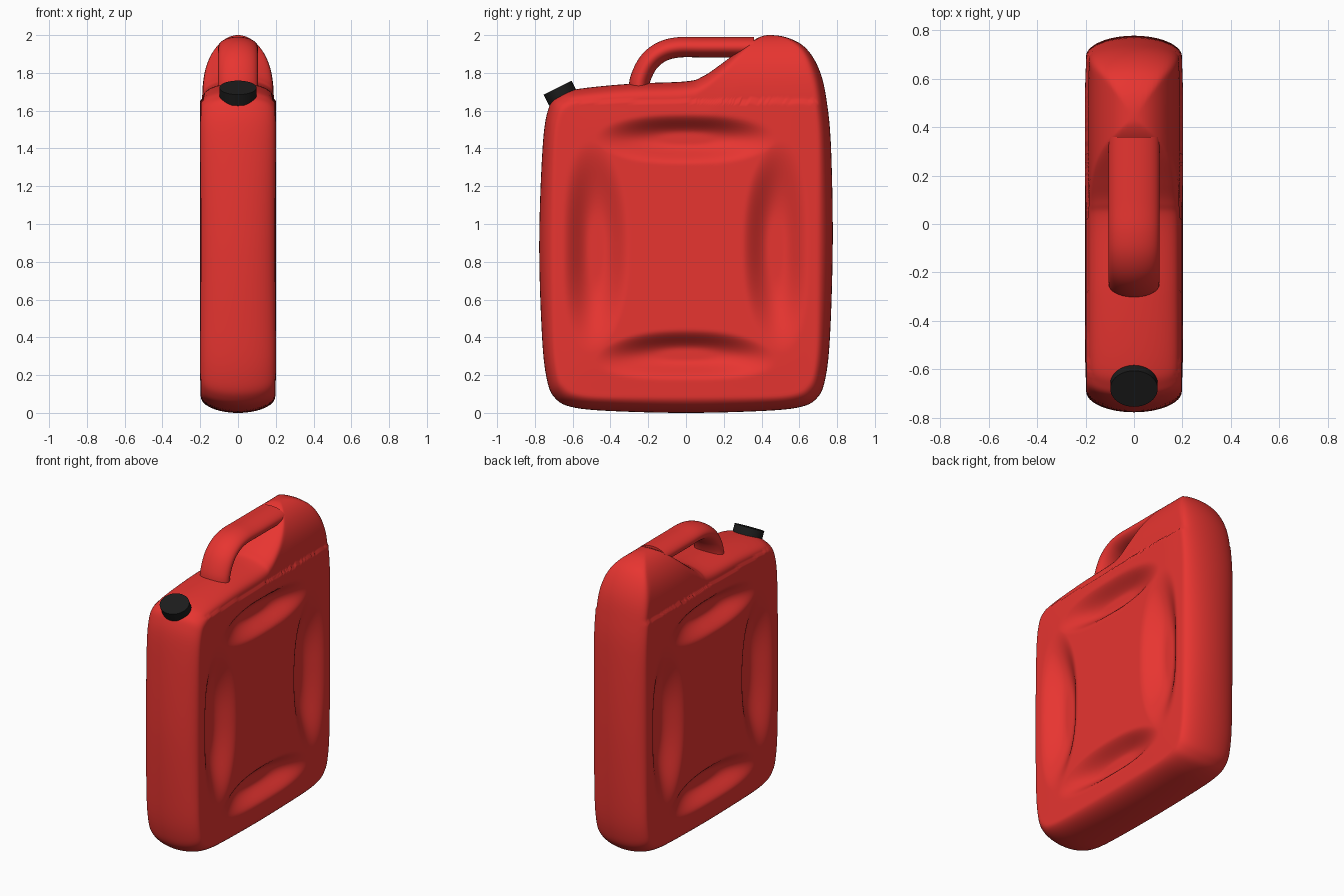
import bpy, bmesh, math
from mathutils import Vector

if "Cube" in bpy.data.objects:
    bpy.data.objects.remove(bpy.data.objects["Cube"])


def material(name, rgb):
    m = bpy.data.materials.new(name)
    m.diffuse_color = (*rgb, 1)
    m.use_nodes = True
    m.node_tree.nodes["Principled BSDF"].inputs["Base Color"].default_value = m.diffuse_color
    return m


red = material("red_plastic", (0.8, 0.035, 0.03))
black = material("black_plastic", (0.012, 0.012, 0.012))


def spline(pts, n, closed):
    """Catmull-Rom curve through the points, n samples per span."""
    out, k = [], len(pts)
    for i in range(k if closed else k - 1):
        ids = [i - 1, i, i + 1, i + 2]
        ids = [j % k if closed else min(max(j, 0), k - 1) for j in ids]
        a, b, c, d = (Vector(pts[j]) for j in ids)
        for s in range(n):
            t = s / n
            out.append(0.5 * (2 * b + (c - a) * t + (2 * a - 5 * b + 4 * c - d) * t**2
                              + (3 * b - a - 3 * c + d) * t**3))
    if not closed:
        out.append(Vector(pts[-1]))
    return out


def smooth(a, b, v):
    t = min(max((v - a) / (b - a), 0), 1)
    return t * t * (3 - 2 * t)


def finish(bm, name, mat, angle=60):
    bmesh.ops.remove_doubles(bm, verts=bm.verts, dist=1e-5)
    bmesh.ops.recalc_face_normals(bm, faces=bm.faces)
    me = bpy.data.meshes.new(name)
    bm.to_mesh(me)
    bm.free()
    ob = bpy.data.objects.new(name, me)
    bpy.context.collection.objects.link(ob)
    me.materials.append(mat)
    bpy.ops.object.select_all(action='DESELECT')
    ob.select_set(True)
    bpy.context.view_layer.objects.active = ob
    bpy.ops.object.shade_smooth_by_angle(angle=math.radians(angle))
    return ob


def bridge(bm, r0, r1):
    n = len(r0)
    for i in range(n):
        bm.faces.new((r0[i], r0[(i + 1) % n], r1[(i + 1) % n], r1[i]))


# Side outline of the can (y, z)
outline = [(0, 0), (0.4, 0.01), (0.6, 0.03), (0.69, 0.075), (0.735, 0.17), (0.762, 0.4),
           (0.777, 0.9), (0.768, 1.4), (0.745, 1.65), (0.708, 1.81), (0.64, 1.925),
           (0.55, 1.982), (0.45, 2.0), (0.38, 1.985), (0.29, 1.925), (0.18, 1.842),
           (0.09, 1.782), (0, 1.755), (-0.3, 1.742), (-0.57, 1.715), (-0.67, 1.685),
           (-0.725, 1.62), (-0.758, 1.42), (-0.777, 0.9), (-0.762, 0.4), (-0.735, 0.17),
           (-0.69, 0.075), (-0.6, 0.03), (-0.4, 0.01)]

# Pressed recesses: centre y, z, half sizes, bend of the long axis
recesses = [(-0.475, 0.875, 0.18, 0.56, 0.03), (0.475, 0.875, 0.18, 0.56, -0.03),
            (0, 1.45, 0.48, 0.135, 0.0), (0, 0.308, 0.48, 0.135, 0.03)]


def recess_depth(y, z):
    total = 0
    for cy, cz, a, b, bend in recesses:
        u, v = (y - cy) / a, (z - cz) / b
        if a < b:
            u += bend * v * v / a
            r = math.sqrt(u * u + abs(v) ** 2.5)
        else:
            v += bend * u * u / b
            r = math.sqrt(v * v + abs(u) ** 2.5)
        total = max(total, 0.085 * smooth(0, 0.8, 1 - r))
    return total


def arch(z):
    """Half width left by the rounded top, seen from the front."""
    t = max(z - 1.65, 0) / 0.35
    return 0.2 * math.sqrt(max(1 - t * t, 1e-9))


# Body: rings running from the rim to the middle of one side, then mirrored
C = Vector((0, 0.9))
rim = spline(outline, 10, True)
EDGE, FLAT, W = 12, 68, 0.085
bm = bmesh.new()
prev = None
for k in range(EDGE + FLAT):
    ring = []
    for p in rim:
        length = (C - p).length
        if k <= EDGE:
            ang = math.pi / 2 * k / EDGE
            d, x = W * (1 - math.cos(ang)), 0.196 * math.sin(ang)
        else:
            d, x = W + (length - W) * (k - EDGE) / FLAT, 0.196
        q = p + (C - p) * (d / length)
        if k > 0:
            x += 0.006 * smooth(0, 0.3, d)
            if q.y > 1.65:
                # soft minimum of the side rounding and the arched top
                m = min(x, arch(q.y))
                big = max(x, arch(q.y))
                x = m * (1 + (m / big) ** 12) ** (-1 / 12)
            x -= recess_depth(q.x, q.y) * smooth(0, 0.08, d)
        ring.append(bm.verts.new((x, q.x, q.y)))
    if prev:
        bridge(bm, prev, ring)
    prev = ring
mid = bm.verts.new((0.202, C.x, C.y))
for i in range(len(prev)):
    bm.faces.new((prev[i], prev[(i + 1) % len(prev)], mid))
geom = bm.verts[:] + bm.edges[:] + bm.faces[:]
bmesh.ops.mirror(bm, geom=geom, axis='X', merge_dist=1e-5)
finish(bm, "can_body", red)

# Handle: flattened oval swept along a bent path
path = spline([(-0.248, 1.68), (-0.244, 1.76), (-0.2, 1.853), (-0.13, 1.911),
               (-0.04, 1.935), (0.1, 1.936), (0.36, 1.936)], 8, False)
bm = bmesh.new()
rings = []
for i, p in enumerate(path):
    t = (path[min(i + 1, len(path) - 1)] - path[max(i - 1, 0)]).normalized()
    nrm = Vector((-t.y, t.x))
    ring = []
    for j in range(40):
        a = 2 * math.pi * j / 40
        c, s = math.cos(a), math.sin(a)
        q = p + nrm * 0.054 * s
        ring.append(bm.verts.new((0.105 * c, q.x, q.y)))
    if rings:
        bridge(bm, rings[-1], ring)
    rings.append(ring)
bm.faces.new(rings[0])
bm.faces.new(rings[-1])
finish(bm, "handle", red, 50)

# Screw cap: tilted forward, slightly oval
bm = bmesh.new()
bmesh.ops.create_cone(bm, cap_ends=True, segments=48, radius1=1, radius2=1, depth=1)
bmesh.ops.scale(bm, vec=(0.098, 0.083, 0.066), verts=bm.verts)
cap = finish(bm, "screw_cap", black, 40)
tilt = math.radians(26.5)
cap.rotation_euler = (tilt, 0, 0)
cap.location = (0, -0.68 + 0.033 * math.sin(tilt), 1.722 - 0.033 * math.cos(tilt))
